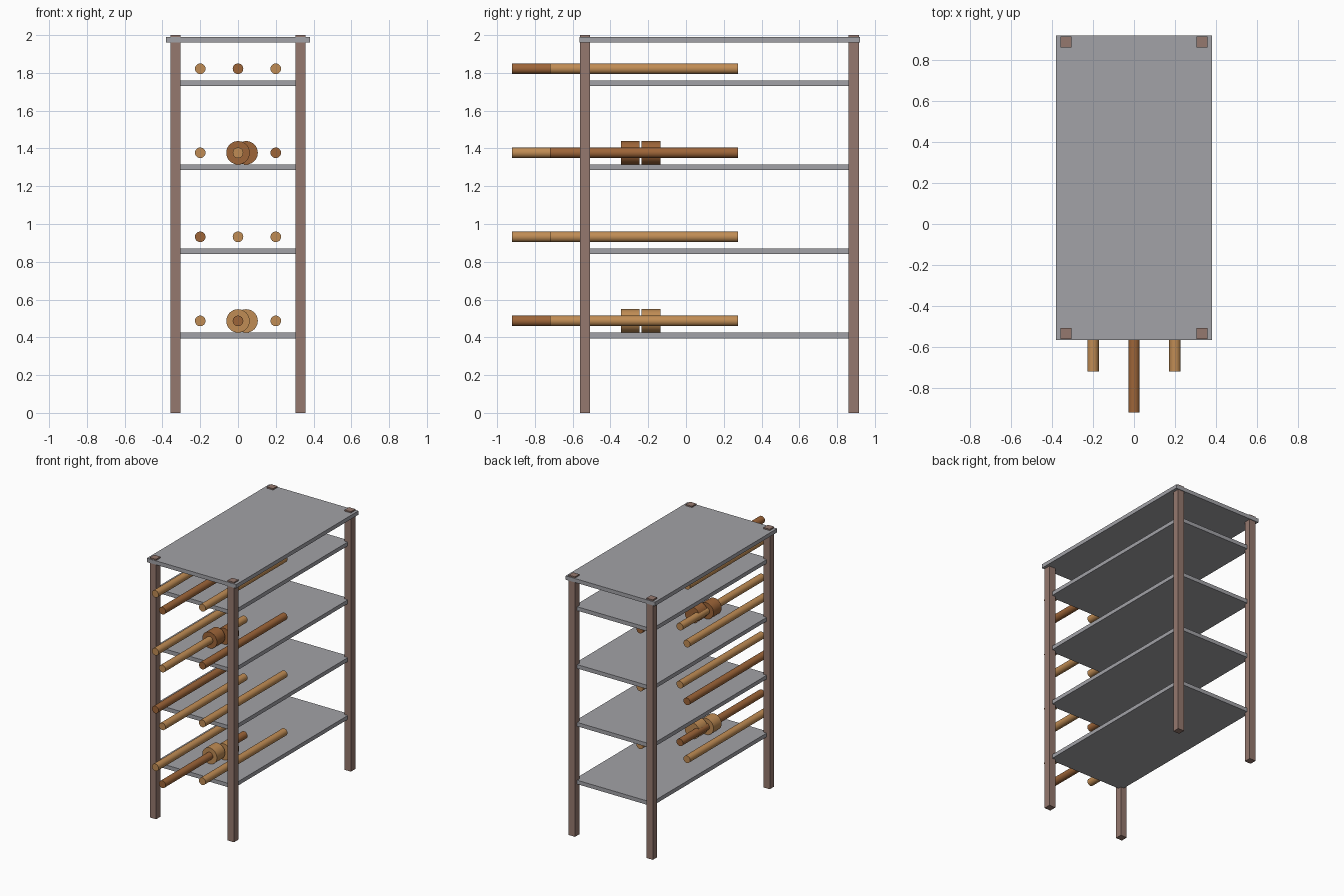
import bpy
import math

if "Cube" in bpy.data.objects:
    bpy.data.objects.remove(bpy.data.objects["Cube"])


def material(name, rgb):
    m = bpy.data.materials.new(name)
    m.diffuse_color = (*rgb, 1)
    m.use_nodes = True
    m.node_tree.nodes["Principled BSDF"].inputs["Base Color"].default_value = m.diffuse_color
    return m


METAL = material("grey_board", (0.36, 0.36, 0.385))
POST = material("brown_post", (0.30, 0.19, 0.158))
LIGHT = material("light_wood", (0.53, 0.265, 0.09))
DARK = material("dark_wood", (0.34, 0.13, 0.04))


def box(name, x0, x1, y0, y1, z0, z1, mat):
    bpy.ops.mesh.primitive_cube_add(
        size=1, location=((x0 + x1) / 2, (y0 + y1) / 2, (z0 + z1) / 2))
    o = bpy.context.object
    o.name = name
    o.scale = (x1 - x0, y1 - y0, z1 - z0)
    bpy.ops.object.transform_apply(location=False, rotation=False, scale=True)
    o.data.materials.append(mat)


def rod(name, x, y0, y1, z, r, mat):
    bpy.ops.mesh.primitive_cylinder_add(
        vertices=32, radius=r, depth=y1 - y0,
        location=(x, (y0 + y1) / 2, z), rotation=(math.pi / 2, 0, 0))
    o = bpy.context.object
    o.name = name
    o.data.materials.append(mat)
    bpy.ops.object.shade_smooth_by_angle(angle=math.radians(40))


# Corner posts
YF, YB, H = -0.534, 0.888, 0.027
for side, x in (("left", -0.331), ("right", 0.331)):
    for end, y in (("front", YF), ("back", YB)):
        box(f"{end}_{side}_post", x - H, x + H, y - H, y + H, 0, 2, POST)

# Top board, pierced by the post tips
box("top_board", -0.38, 0.38, -0.565, 0.92, 1.96, 1.99, METAL)

# Shelves, each with three rods; some hold a pair of thick rolls
rows = [
    ((LIGHT, DARK, LIGHT), LIGHT),
    ((DARK, LIGHT, LIGHT), None),
    ((LIGHT, LIGHT, DARK), DARK),
    ((LIGHT, DARK, LIGHT), None),
]
for i, (mats, roll) in enumerate(rows):
    z = 0.41 + 0.445 * i
    box(f"shelf_{i + 1}", -0.331, 0.331, YF, YB, z - 0.015, z + 0.015, METAL)
    zc = z + 0.077
    for j, (x, y0) in enumerate(((-0.2, -0.72), (0, -0.92), (0.2, -0.72))):
        rod(f"rod_{i + 1}_{j + 1}", x, y0, y0 + 0.996, zc, 0.028, mats[j])
    if roll:
        rod(f"front_roll_{i + 1}", 0, -0.345, -0.246, zc, 0.062, roll)
        rod(f"rear_roll_{i + 1}", 0.043, -0.235, -0.135, zc, 0.062, roll)
